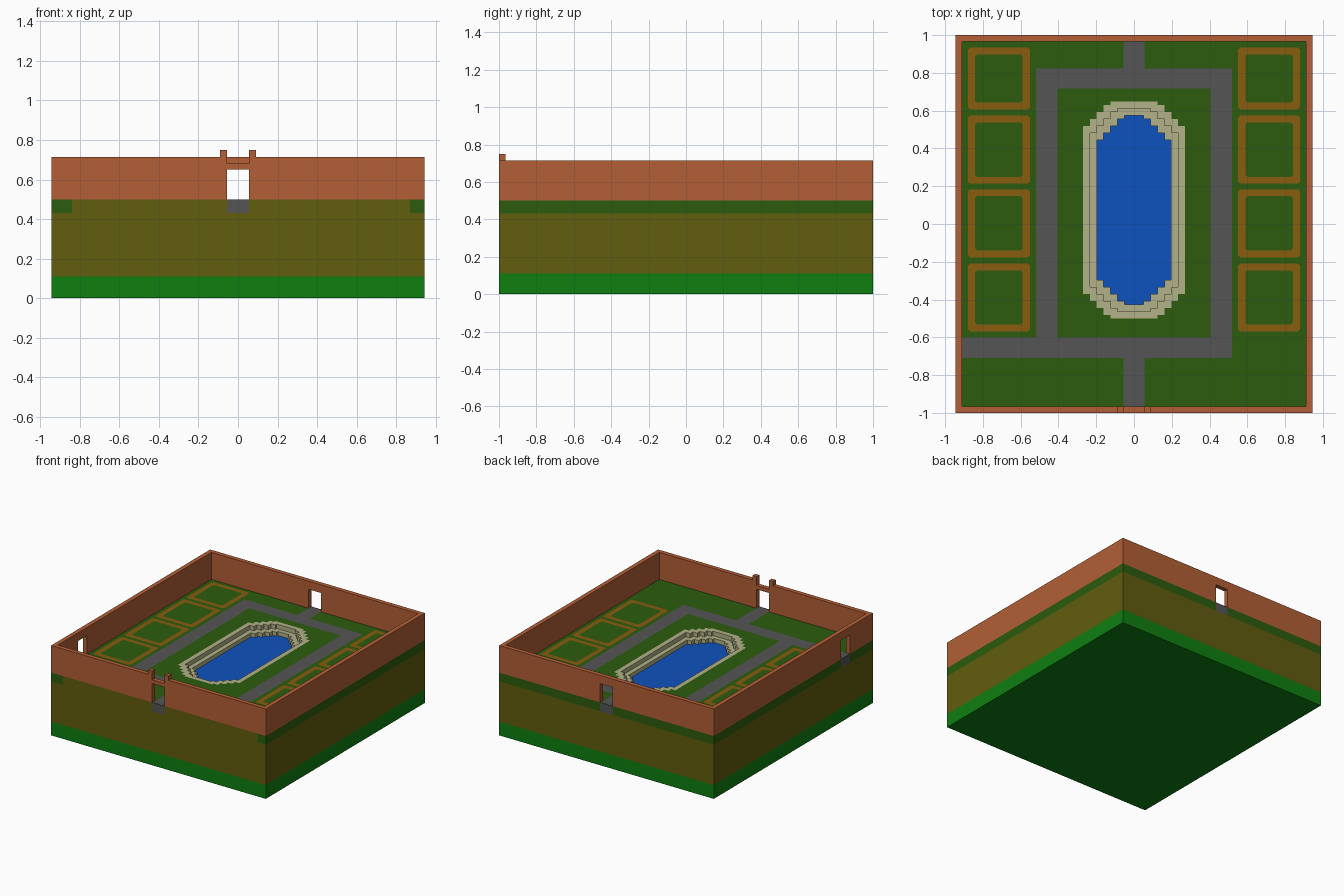
import bpy, bmesh
from mathutils import Matrix, Vector

if "Cube" in bpy.data.objects:
    bpy.data.objects.remove(bpy.data.objects["Cube"], do_unlink=True)


def material(name, rgb):
    lin = [(c / 255 / 12.92) if c < 11 else ((c / 255 + 0.055) / 1.055) ** 2.4 for c in rgb]
    m = bpy.data.materials.new(name)
    m.use_nodes = True
    m.diffuse_color = (*lin, 1)
    bsdf = m.node_tree.nodes["Principled BSDF"]
    bsdf.inputs["Base Color"].default_value = (*lin, 1)
    bsdf.inputs["Roughness"].default_value = 0.9
    return m


BASE = material("base green", (14, 126, 16))
DIRT = material("olive dirt", (97, 93, 14))
GRASS = material("grass green", (45, 92, 14))
PATH = material("path grey", (85, 85, 85))
BRICK = material("brick orange", (179, 95, 54))
STONE = material("pale stone", (178, 178, 136))
WATER = material("water blue", (15, 82, 190))
SOIL = material("bed brown", (136, 92, 15))

UP = Matrix.Identity(4)
# outline axes mapped to x,z and to y,z for standing walls
XZ = Matrix(((1, 0, 0, 0), (0, 0, 1, 0), (0, 1, 0, 0), (0, 0, 0, 1)))
YZ = Matrix(((0, 0, 1, 0), (1, 0, 0, 0), (0, 1, 0, 0), (0, 0, 0, 1)))


def prism(name, outlines, lo, hi, mat, axes=UP):
    """Extrude outlines (inner ones become holes) from lo to hi."""
    curve = bpy.data.curves.new(name, "CURVE")
    curve.dimensions = "2D"
    curve.fill_mode = "BOTH"
    curve.extrude = (hi - lo) / 2
    for pts in outlines:
        s = curve.splines.new("POLY")
        s.points.add(len(pts) - 1)
        for p, (a, b) in zip(s.points, pts):
            p.co = (a, b, 0, 1)
        s.use_cyclic_u = True
    ob = bpy.data.objects.new(name, curve)
    bpy.context.collection.objects.link(ob)
    bpy.ops.object.select_all(action="DESELECT")
    ob.select_set(True)
    bpy.context.view_layer.objects.active = ob
    bpy.ops.object.convert(target="MESH")
    ob = bpy.context.view_layer.objects.active
    bm = bmesh.new()
    bm.from_mesh(ob.data)
    bm.transform(axes @ Matrix.Translation(Vector((0, 0, (lo + hi) / 2))))
    bmesh.ops.remove_doubles(bm, verts=bm.verts, dist=1e-5)
    bmesh.ops.recalc_face_normals(bm, faces=bm.faces)
    for f in bm.faces:
        f.smooth = False
        f.material_index = 0
    bm.to_mesh(ob.data)
    bm.free()
    ob.data.materials.clear()
    ob.data.materials.append(mat)
    return ob


def rect(x0, x1, y0, y1, c=0.0):
    """Rectangle, with small cut corners when c is given."""
    if not c:
        return [(x0, y0), (x1, y0), (x1, y1), (x0, y1)]
    return [(x0 + c, y0), (x1 - c, y0), (x1, y0 + c), (x1, y1 - c),
            (x1 - c, y1), (x0 + c, y1), (x0, y1 - c), (x0, y0 + c)]


def stepped(hx, y0, y1, cut=0.147, n=4):
    """Long pool outline whose corners are cut by small stairs."""
    s = cut / n
    q = [(hx, y1 - cut)]
    for i in range(n):
        x, y = hx - i * s, y1 - cut + i * s
        q += [(x, y + s / 2), (x - s, y + s / 2)]
    q.append((hx - cut, y1))
    right = [(x, y0 + y1 - y) for x, y in reversed(q)] + q
    return right + [(-x, y) for x, y in reversed(right)]


X, Y = 0.945, 1.0          # half size of the plot
T = 0.035                  # wall thickness
G = 0.055                  # half width of the gates and short paths
Z0, Z1, Z2 = 0.43, 0.50, 0.715   # soil top, ground level, wall top
PY0, PY1 = -0.71, -0.60    # side path

# Ground block
prism("base_slab", [rect(-X, X, -Y, Y)], 0, 0.11, BASE)
prism("dirt_block", [rect(-X, X, -Y, Y)], 0.11, Z0, DIRT)
prism("front_dirt_strip_right", [rect(-0.84, -G, -Y, -Y + T)], Z0, Z1, DIRT)
prism("front_dirt_strip_left", [rect(G, 0.87, -Y, -Y + T)], Z0, Z1, DIRT)

# Paths: a ring with three arms that reach the gates
ring_in = rect(-0.405, 0.405, -0.60, 0.717)
prism("paths", [[(-X, PY0), (-G, PY0), (-G, -Y), (G, -Y), (G, PY0), (0.52, PY0),
                 (0.52, 0.823), (G, 0.823), (G, Y), (-G, Y), (-G, 0.823),
                 (-0.52, 0.823), (-0.52, PY1), (-X, PY1)], ring_in], Z0, Z1, PATH)

# Planting beds: a soil frame around a grass patch, four on each side
beds = {-1: [], 1: []}
for side, word in ((-1, "right"), (1, "left")):
    for i, (y0, y1) in enumerate([(-0.569, -0.209), (-0.177, 0.183),
                                  (0.214, 0.574), (0.606, 0.934)]):
        xa, xb = sorted((side * 0.551, side * 0.880))
        outer = rect(xa, xb, y0, y1, 0.012)
        inner = rect(xa + 0.038, xb - 0.038, y0 + 0.036, y1 - 0.036, 0.012)
        beds[side].append(outer)
        prism(f"bed_frame_{word}_{i + 1}", [outer, inner], Z0, Z1, SOIL)
        prism(f"bed_grass_{word}_{i + 1}", [inner], Z0, Z1, GRASS)

# Lawns between the paths
pool = [stepped(0.271 - 0.037 * i, -0.50 + 0.037 * i, 0.648 - 0.037 * i) for i in range(3)]
prism("lawn_centre", [ring_in, pool[0]], Z0, Z1, GRASS)
prism("lawn_right", [[(-X, PY1), (-0.52, PY1), (-0.52, 0.823), (-G, 0.823),
                      (-G, Y), (-X, Y)]] + beds[-1], Z0, Z1, GRASS)
prism("lawn_left", [[(G, -Y + T), (0.87, -Y + T), (0.87, -Y), (X, -Y), (X, Y), (G, Y),
                     (G, 0.823), (0.52, 0.823), (0.52, PY0), (G, PY0)]] + beds[1],
      Z0, Z1, GRASS)
prism("lawn_front_right", [[(-X, -Y), (-0.84, -Y), (-0.84, -Y + T), (-G, -Y + T),
                            (-G, PY0), (-X, PY0)]], Z0, Z1, GRASS)

# Sunken pool with two stone steps
prism("pool_upper_step", [pool[0], pool[1]], Z0, Z1, STONE)
prism("pool_lower_step", [pool[1], pool[2]], Z0, 0.465, STONE)
prism("pool_water", [pool[2]], Z0 - 0.01, Z0 + 0.003, WATER)


def gated(a0, a1, g0, g1):
    """Wall profile with a doorway between g0 and g1."""
    return [(a0, Z1), (g0, Z1), (g0, 0.65), (g1, 0.65), (g1, Z1), (a1, Z1), (a1, Z2), (a0, Z2)]


# Walls
half = [(G, 0.68), (G, 0.75), (0.09, 0.75), (0.09, Z2), (X, Z2), (X, Z1), (G, Z1), (G, 0.65)]
prism("front_wall", [half + [(-x, z) for x, z in reversed(half)]], -Y, -Y + T, BRICK, XZ)
prism("back_wall", [gated(-X, X, -G, G)], Y - T, Y, BRICK, XZ)
prism("right_wall", [gated(-Y + T, Y - T, PY0, PY1)], -X, -X + T, BRICK, YZ)
prism("left_wall", [rect(-Y + T, Y - T, Z1, Z2)], X - T, X, BRICK, YZ)
